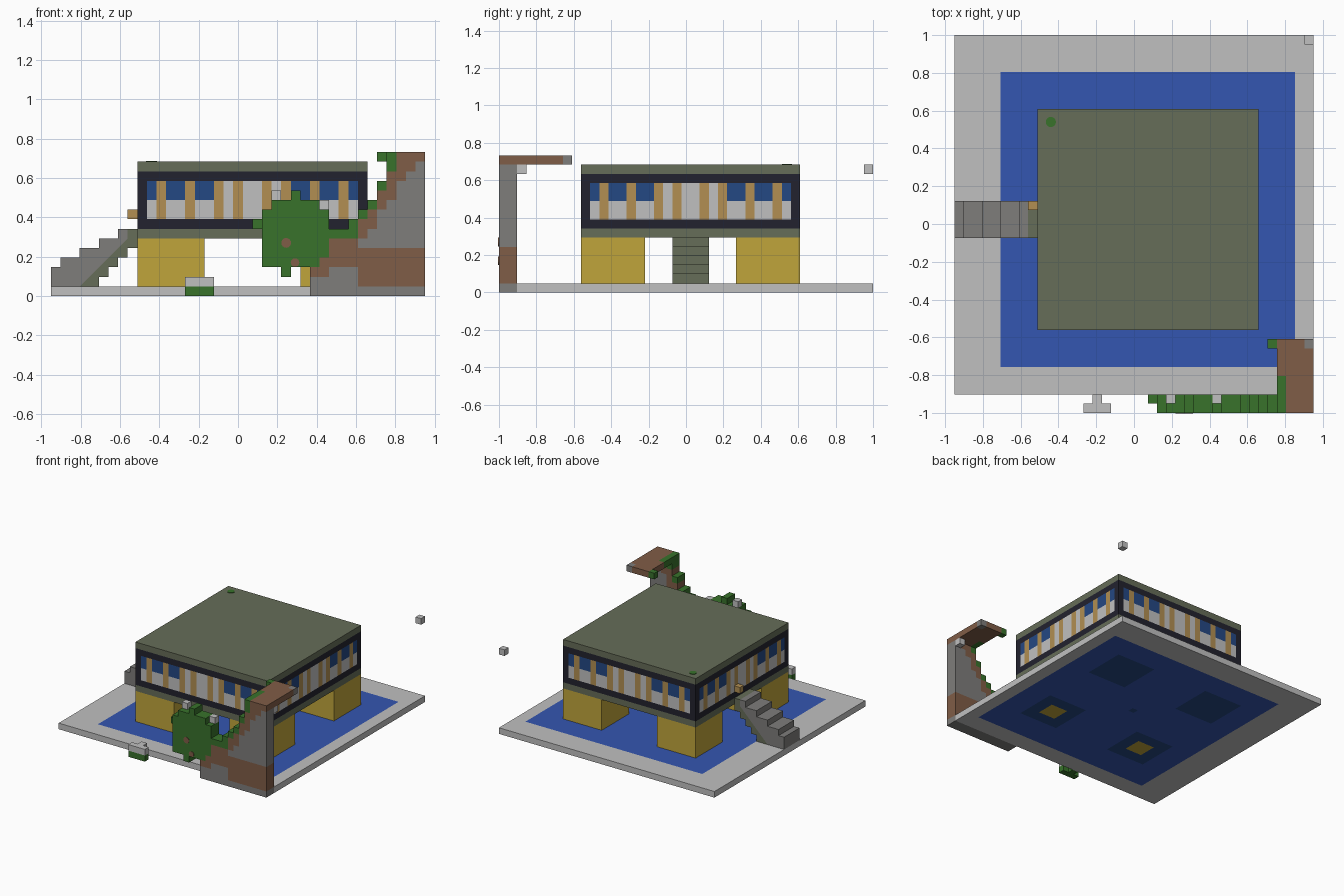
import bpy, bmesh
from mathutils import Vector, Matrix

cube = bpy.data.objects.get("Cube")
if cube:
    bpy.data.objects.remove(cube, do_unlink=True)

U = 2 / 41                                  # side of one building block
ORIGIN = Vector((-19.5 * U, -1, 0))
PALETTE = {
    "light_grey": (192, 192, 192), "stone_grey": (126, 125, 123), "brown": (128, 93, 71),
    "leaf_green": (56, 114, 43), "olive": (102, 109, 88), "yellow": (192, 165, 59),
    "near_black": (34, 34, 46), "window_blue": (36, 72, 132), "tan": (178, 143, 82),
    "pool_blue": (52, 86, 177)}
NAMES = list(PALETTE)
MATS = []
for name, rgb in PALETTE.items():
    mat = bpy.data.materials.new(name)
    mat.use_nodes = True
    lin = [((c / 255 + 0.055) / 1.055) ** 2.4 for c in rgb] + [1]
    mat.diffuse_color = lin
    bsdf = mat.node_tree.nodes["Principled BSDF"]
    bsdf.inputs["Base Color"].default_value = lin
    bsdf.inputs["Roughness"].default_value = 0.9
    MATS.append(mat)


def pos(i, j, k):
    return ORIGIN + Vector((i, j, k)) * U


def finish(name, bm):
    mesh = bpy.data.meshes.new(name)
    bm.to_mesh(mesh)
    bm.free()
    for mat in MATS:
        mesh.materials.append(mat)
    obj = bpy.data.objects.new(name, mesh)
    bpy.context.collection.objects.link(obj)
    return obj


def box(i, j, k):
    """Block cells inside three (start, stop) ranges."""
    return {(a, b, c) for a in range(*i) for b in range(*j) for c in range(*k)}


def blocks(name, cells, colour):
    """Outer skin of a set of blocks; colour is a name or rule(cell, normal)."""
    bm = bmesh.new()
    verts = {}
    for cell in cells:
        for axis in range(3):
            for side in (0, 1):
                n = [0, 0, 0]
                n[axis] = 2 * side - 1
                if tuple(c + d for c, d in zip(cell, n)) in cells:
                    continue
                ring = []
                for s, t in ((0, 0), (1, 0), (1, 1), (0, 1)):
                    p = list(cell)
                    p[axis] += side
                    p[(axis + 1) % 3] += s
                    p[(axis + 2) % 3] += t
                    p = tuple(p)
                    if p not in verts:
                        verts[p] = bm.verts.new(pos(*p))
                    ring.append(verts[p])
                face = bm.faces.new(ring if side else ring[::-1])
                tone = colour if isinstance(colour, str) else colour(cell, tuple(n))
                face.material_index = NAMES.index(tone)
    bmesh.ops.dissolve_limit(bm, angle_limit=0.01, verts=bm.verts[:],
                             edges=bm.edges[:], delimit={'MATERIAL'})
    return finish(name, bm)


def prism(name, outline, j0, j1, tone):
    """Side outline extruded in y."""
    bm = bmesh.new()
    face = bm.faces.new([bm.verts.new(pos(i, j0, k)) for i, k in outline])
    moved = bmesh.ops.extrude_face_region(bm, geom=[face])["geom"]
    bmesh.ops.translate(bm, vec=(0, (j1 - j0) * U, 0),
                        verts=[v for v in moved if isinstance(v, bmesh.types.BMVert)])
    bmesh.ops.recalc_face_normals(bm, faces=bm.faces[:])
    for f in bm.faces:
        f.material_index = NAMES.index(tone)
    return finish(name, bm)


def spot(name, centre, radius, axis, tone):
    """Thin round plate."""
    bm = bmesh.new()
    turn = Matrix.Rotation(1.5708, 4, 'X') if axis == 'Y' else Matrix()
    bmesh.ops.create_cone(bm, cap_ends=True, segments=16, radius1=radius, radius2=radius,
                          depth=0.008, matrix=Matrix.Translation(centre) @ turn)
    for f in bm.faces:
        f.material_index = NAMES.index(tone)
    return finish(name, bm)


# Ground slab with the pool, and the leg footings showing underneath
def slab_colour(cell, n):
    i, j, _ = cell
    if n[2] == 0 or not (5 <= i < 37 and 5 <= j < 37):
        return "light_grey"
    if n[2] < 0:
        for ci in (12, 29):
            for cj in (13, 29):
                d = max(abs(i - ci), abs(j - cj))
                if d <= 1 and cj == 13:
                    return "yellow"
                if d <= 3:
                    return "window_blue"
        if (i, j) == (20, 21):
            return "window_blue"
    return "pool_blue"


blocks("ground_slab", box((0, 39), (2, 41), (0, 1)), slab_colour)

# Four legs
for side, i in (("right", 9), ("left", 26)):
    for end, j in (("front", 9), ("back", 26)):
        blocks(f"{end}_{side}_leg", box((i, i + 7), (j, j + 7), (1, 6)), "yellow")

# Raised house: olive floor and roof, dark walls, patterned window bands
PATTERN = "BTBBTBBTWTWWTWTBBTBBTB"


def house_colour(cell, n):
    i, j, k = cell
    if k in (6, 13) or n[2]:
        return "olive"
    a = (j if n[0] else i) - 10
    if not (0 <= a < len(PATTERN) and 8 <= k < 12):
        return "near_black"
    if PATTERN[a] == "T":
        return "tan"
    return "window_blue" if PATTERN[a] == "B" and k >= 10 else "light_grey"


blocks("house", box((9, 33), (9, 33), (6, 14)), house_colour)
spot("roof_spot", (-0.44, 0.54, 14 * U), 0.027, 'Z', "leaf_green")
blocks("door_lamp", {(8, 22, 8)}, "tan")

# Staircase: grey treads over an olive underside
treads = [(3, 1), (0, 1), (0, 3), (1, 3), (1, 4)]
for n in range(3):
    treads += [(3 + 2 * n, 4 + n), (3 + 2 * n, 5 + n)]
prism("stair_treads", treads + [(8, 7), (8, 6)], 19, 23, "stone_grey")
under = [(3, 1), (8, 6), (8, 7), (9, 7), (9, 5)]
for n in range(8, 4, -1):
    under += [(n, n - 3), (n, n - 4)]
prism("stair_underside", under, 19, 23, "olive")

# Rock wall in the front corner, stepping up to the right
WALL_TOP = dict(zip(range(27, 39), (3, 4, 7, 7, 8, 9, 10, 12, 14, 14, 14, 14)))


def wall_colour(cell, n):
    i, _, k = cell
    if (i < 35 and k >= 6 and k >= WALL_TOP[i] - 1) or (i < 32 and k >= 6) \
            or (i == 35 and k == 13):
        return "leaf_green"
    if k == 0:
        return "stone_grey"
    if k < 5:
        return "brown" if i >= 32 or k >= 3 or (i < 29 and k == 2) else "stone_grey"
    return "stone_grey" if i >= 32 + (k - 5) * 0.63 else "brown"


blocks("rock_wall", {c for i, top in WALL_TOP.items()
                     for c in box((i, i + 1), (0, 2), (0, top))}, wall_colour)


# Flat ledge on top of the wall
def ledge_colour(cell, n):
    i, j, _ = cell
    if i == 34 or (i == 35 and j < 4):
        return "leaf_green"
    return "stone_grey" if (i, j) == (38, 7) else "brown"


blocks("rock_ledge", box((35, 39), (0, 8), (14, 15)) | {(34, 7, 14)}, ledge_colour)

# Bush hanging off the wall, with two brown spots
bush = {(21, 1, 7)} | box((24, 25), (0, 2), (2, 3))
for i, top in zip(range(22, 29), (9, 10, 10, 11, 10, 10, 9)):
    bush |= box((i, i + 1), (0, 2), (4 if i == 28 else 3, top))
blocks("bush", bush, "leaf_green")
spot("bush_spot_upper", (0.245, -1, 0.27), 0.025, 'Y', "brown")
spot("bush_spot_lower", (0.29, -1, 0.17), 0.022, 'Y', "brown")

# Small stone on a grassy foot at the front edge
foot = box((14, 17), (0, 1), (0, 1)) | {(15, 1, 0)}
blocks("grass_foot", foot, "leaf_green")
blocks("small_stone", {(i, j, 1) for i, j, _ in foot}, "light_grey")

# Loose single blocks
for label, cell in (("back_corner", (38, 40, 13)), ("under_ledge", (38, 2, 13)),
                    ("bush_top", (23, 1, 10)), ("bush_side", (28, 1, 9))):
    blocks(f"{label}_block", {cell}, "light_grey")
